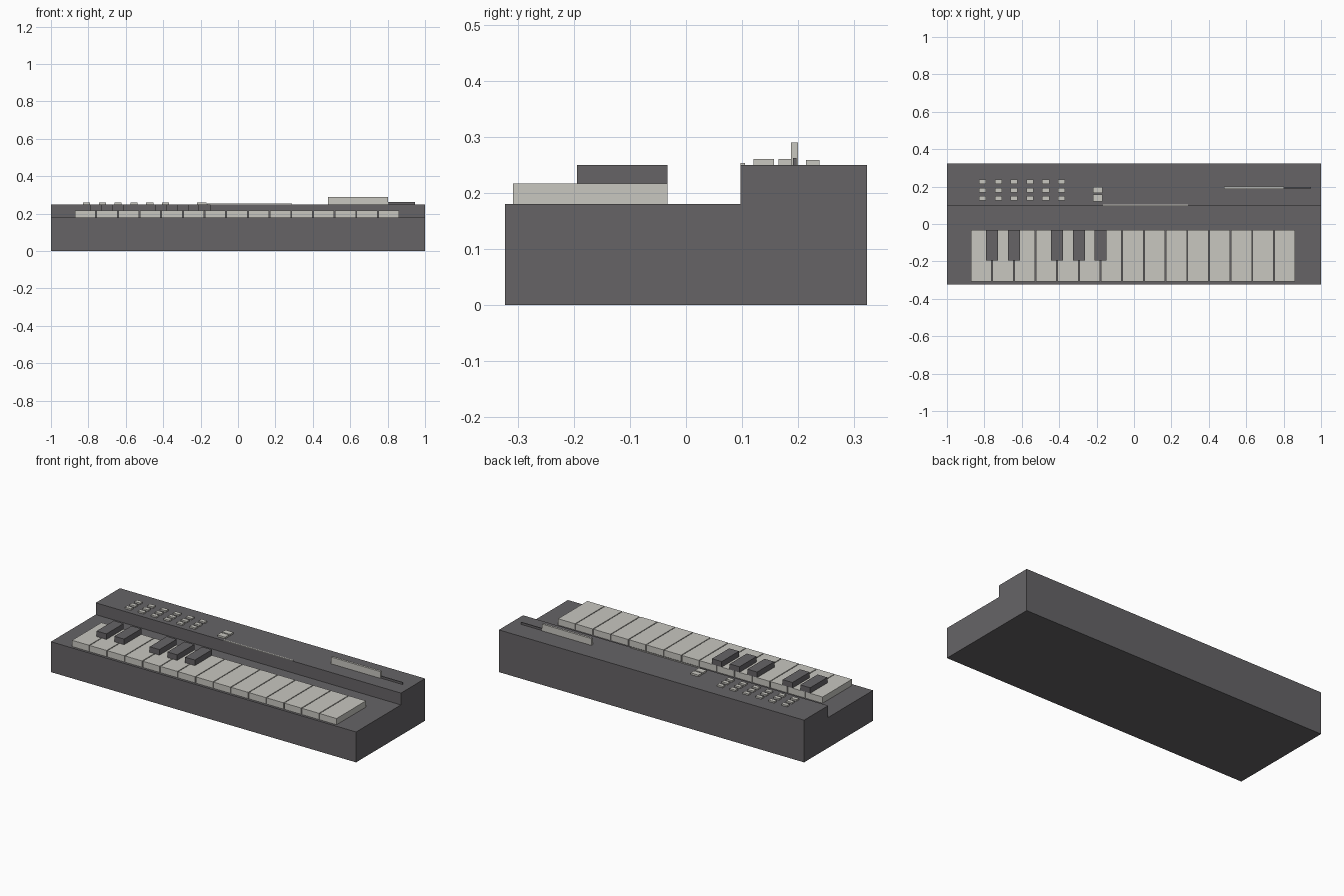
import bpy, bmesh

if "Cube" in bpy.data.objects:
    bpy.data.objects.remove(bpy.data.objects["Cube"])


def material(name, rgb):
    m = bpy.data.materials.new(name)
    m.diffuse_color = (*rgb, 1)
    m.use_nodes = True
    m.node_tree.nodes["Principled BSDF"].inputs["Base Color"].default_value = m.diffuse_color
    return m


dark = material("charcoal", (0.133, 0.127, 0.134))
light = material("warm_ivory", (0.58, 0.57, 0.53))


def finish(name, bm, mat):
    bmesh.ops.recalc_face_normals(bm, faces=bm.faces)
    mesh = bpy.data.meshes.new(name)
    bm.to_mesh(mesh)
    bm.free()
    mesh.materials.append(mat)
    ob = bpy.data.objects.new(name, mesh)
    bpy.context.collection.objects.link(ob)
    return ob


def box(name, x, y, z, mat):
    """Box from (min, max) ranges along each axis."""
    bm = bmesh.new()
    bmesh.ops.create_cube(bm, size=1)
    for v in bm.verts:
        v.co = [r[0] if c < 0 else r[1] for c, r in zip(v.co, (x, y, z))]
    return finish(name, bm, mat)


# Body: stepped side profile extruded along x
profile = [(-0.323, 0), (0.323, 0), (0.323, 0.25),
           (0.097, 0.25), (0.097, 0.18), (-0.323, 0.18)]
bm = bmesh.new()
side = bm.faces.new([bm.verts.new((-1, y, z)) for y, z in profile])
ext = bmesh.ops.extrude_face_region(bm, geom=[side])
for v in ext["geom"]:
    if isinstance(v, bmesh.types.BMVert):
        v.co.x = 1
finish("keyboard_body", bm, dark)

# White keys
PITCH, LEFT, WIDTH = 0.1159, -0.872, 0.111
for i in range(15):
    x = LEFT + i * PITCH
    box(f"white_key_{i + 1}", (x, x + WIDTH), (-0.308, -0.033), (0.18, 0.217), light)

# Black keys sit over the gaps between white keys
for i in (1, 2, 4, 5, 6):
    x = LEFT + i * PITCH - (PITCH - WIDTH) / 2
    box(f"black_key_{i}", (x - 0.032, x + 0.032), (-0.194, -0.033), (0.217, 0.25), dark)

# Grid of small push buttons
for r, (y0, y1) in enumerate([(0.126, 0.15), (0.168, 0.192), (0.214, 0.238)]):
    for c in range(6):
        x = -0.829 + c * 0.0845
        box(f"button_{r + 1}_{c + 1}", (x, x + 0.038), (y0, y1), (0.25, 0.259), light)

# Two larger buttons
box("large_button_front", (-0.22, -0.168), (0.12, 0.157), (0.25, 0.26), light)
box("large_button_back", (-0.22, -0.168), (0.165, 0.197), (0.25, 0.26), light)

# Trim strip on the step edge
box("trim_strip", (-0.165, 0.29), (0.097, 0.105), (0.25, 0.253), light)

# Upright plate with a low dark rail beside it
box("upright_plate", (0.48, 0.803), (0.187, 0.2), (0.25, 0.29), light)
box("low_rail", (0.803, 0.945), (0.191, 0.197), (0.25, 0.262), dark)
